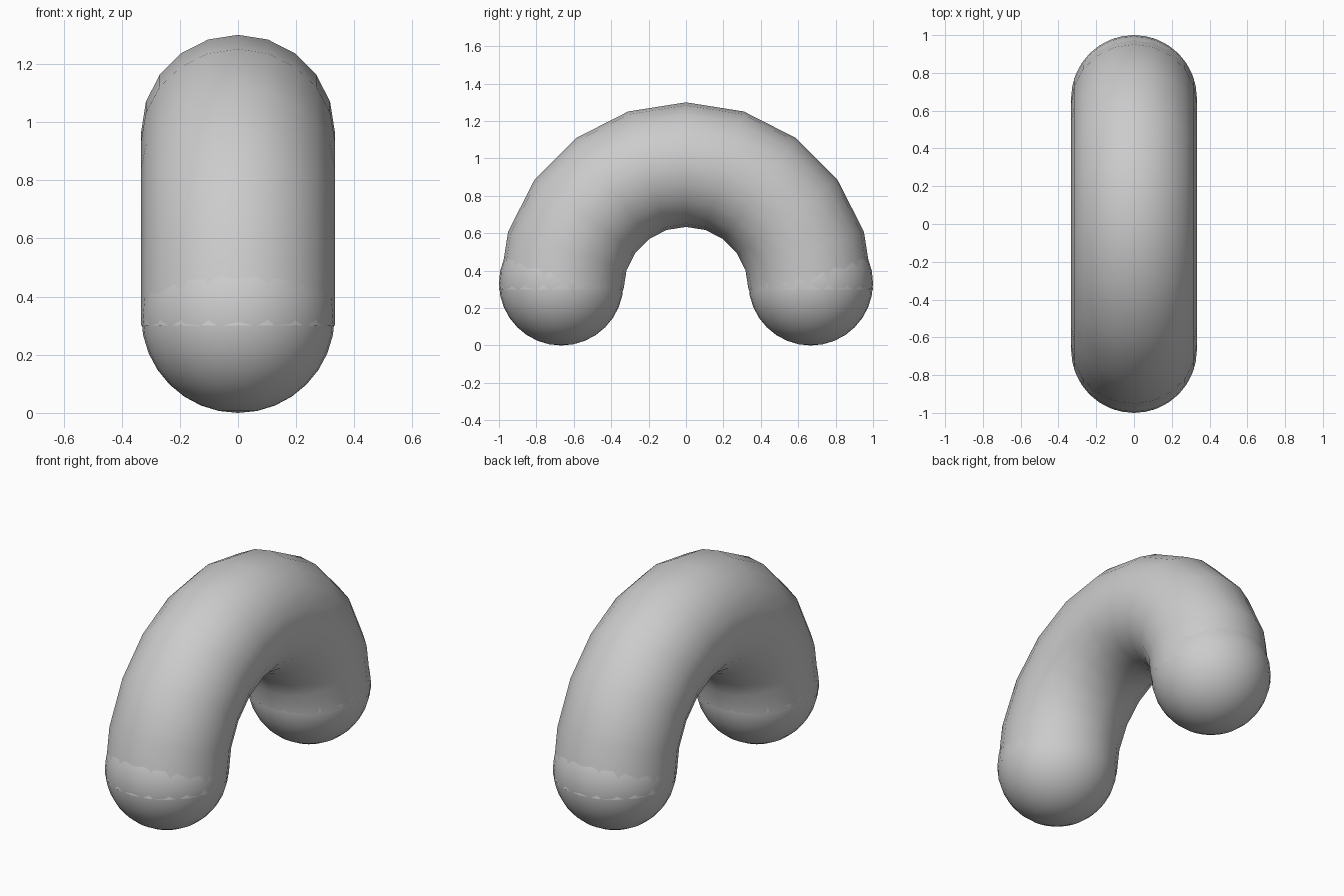
import bpy, bmesh
from math import pi
from mathutils import Matrix, Vector

if "Cube" in bpy.data.objects:
    bpy.data.objects.remove(bpy.data.objects["Cube"])

R_ARC, R_TUBE, Z_ARC = 0.667, 0.333, 0.30


def finish(name, bm):
    bmesh.ops.recalc_face_normals(bm, faces=bm.faces)
    for f in bm.faces:
        f.smooth = True
    mesh = bpy.data.meshes.new(name)
    bm.to_mesh(mesh)
    bm.free()
    obj = bpy.data.objects.new(name, mesh)
    bpy.context.collection.objects.link(obj)


# Arched tube: a circle spun half a turn about the x axis
bm = bmesh.new()
bmesh.ops.create_circle(bm, segments=20, radius=R_TUBE,
                        matrix=Matrix.Translation((0, R_ARC, Z_ARC)))
bmesh.ops.spin(bm, geom=bm.verts[:] + bm.edges[:], cent=Vector((0, 0, Z_ARC)),
               axis=Vector((1, 0, 0)), angle=pi, steps=10)
finish("arch_tube", bm)

# Round ends
for name, side in (("front_end_ball", -1), ("back_end_ball", 1)):
    bm = bmesh.new()
    bmesh.ops.create_uvsphere(bm, u_segments=32, v_segments=16, radius=R_TUBE,
                              matrix=Matrix.Translation((0, side * R_ARC, R_TUBE)))
    finish(name, bm)
